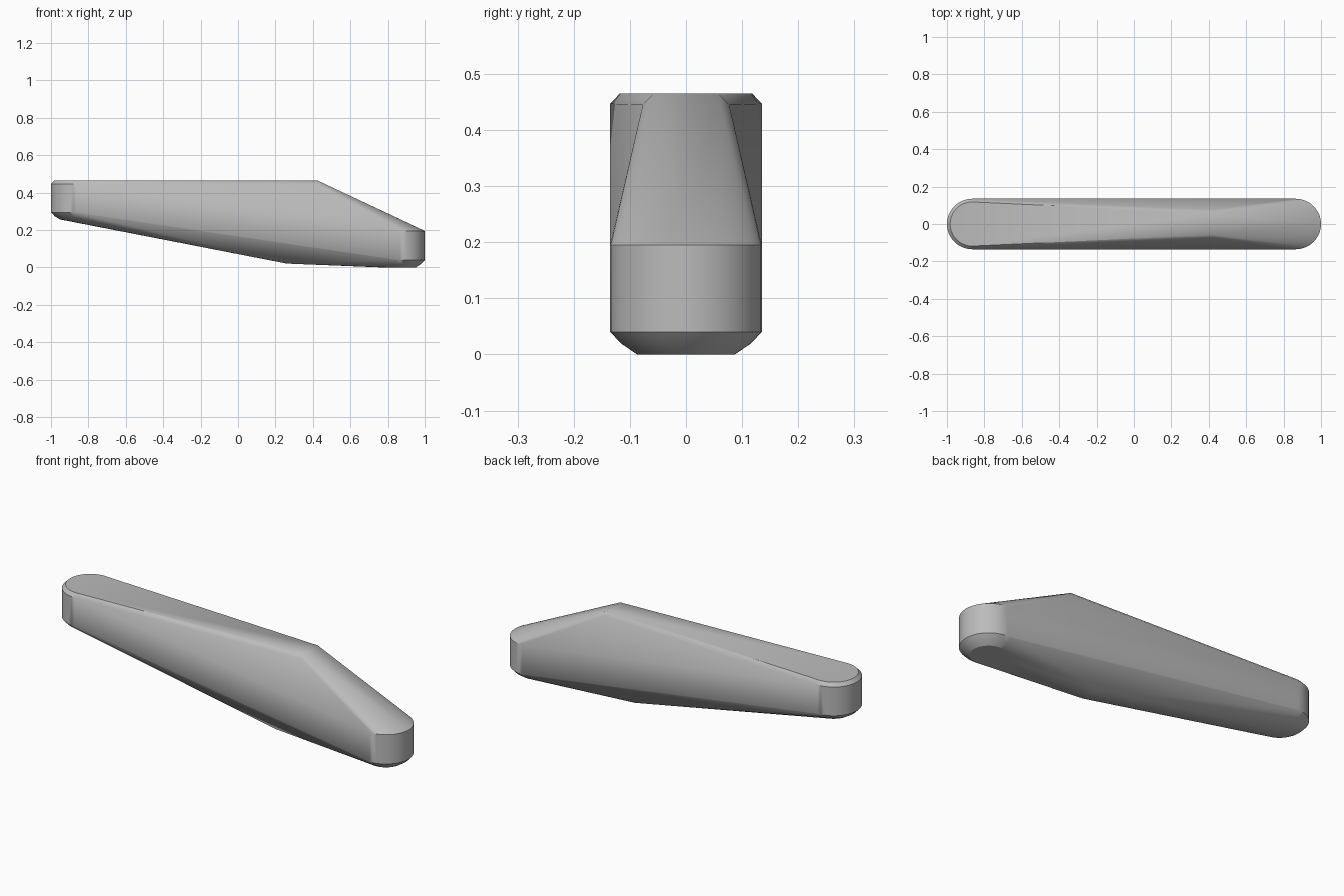
import bpy, bmesh, math

cube = bpy.data.objects.get("Cube")
if cube:
    bpy.data.objects.remove(cube, do_unlink=True)

SEGMENTS = 48
END_X = 0.865          # centre of each rounded end

# (radius, height) of the stacked rings in each rounded end
LOW_END = [(0.135, 0.195), (0.135, 0.04), (0.115, 0.019), (0.087, 0.0)]
HIGH_END = [(0.118, 0.465), (0.135, 0.447), (0.135, 0.295), (0.115, 0.274), (0.087, 0.257)]
# Mirrored corner points between the ends: top ridge and keel
CORNERS = [(0.425, 0.058, 0.465), (0.425, 0.077, 0.445), (0.26, 0.055, 0.021)]


def add_end(bm, centre_x, rings):
    for radius, z in rings:
        for i in range(SEGMENTS):
            a = math.tau * i / SEGMENTS
            bm.verts.new((centre_x + radius * math.cos(a), radius * math.sin(a), z))


# Tapered body wrapped around both ends and the corner points
bm = bmesh.new()
add_end(bm, END_X, LOW_END)
add_end(bm, -END_X, HIGH_END)
for x, y, z in CORNERS:
    for side in (-1, 1):
        bm.verts.new((x, side * y, z))
bmesh.ops.convex_hull(bm, input=bm.verts[:])
bmesh.ops.delete(bm, geom=[v for v in bm.verts if not v.link_faces], context='VERTS')
bmesh.ops.dissolve_limit(bm, angle_limit=math.radians(0.2), verts=bm.verts[:], edges=bm.edges[:])
bmesh.ops.recalc_face_normals(bm, faces=bm.faces[:])
mesh = bpy.data.meshes.new("tapered_body")
bm.to_mesh(mesh)
bm.free()
body = bpy.data.objects.new("tapered_body", mesh)
bpy.context.collection.objects.link(body)

# Plain grey finish
grey = bpy.data.materials.new("plain_grey")
grey.use_nodes = True
colour = (0.5, 0.5, 0.5, 1.0)
grey.diffuse_color = colour
grey.node_tree.nodes["Principled BSDF"].inputs["Base Color"].default_value = colour
mesh.materials.append(grey)

# Smooth rounded ends with crisp main edges
bpy.ops.object.select_all(action='DESELECT')
body.select_set(True)
bpy.context.view_layer.objects.active = body
bpy.ops.object.shade_smooth_by_angle(angle=math.radians(30))
